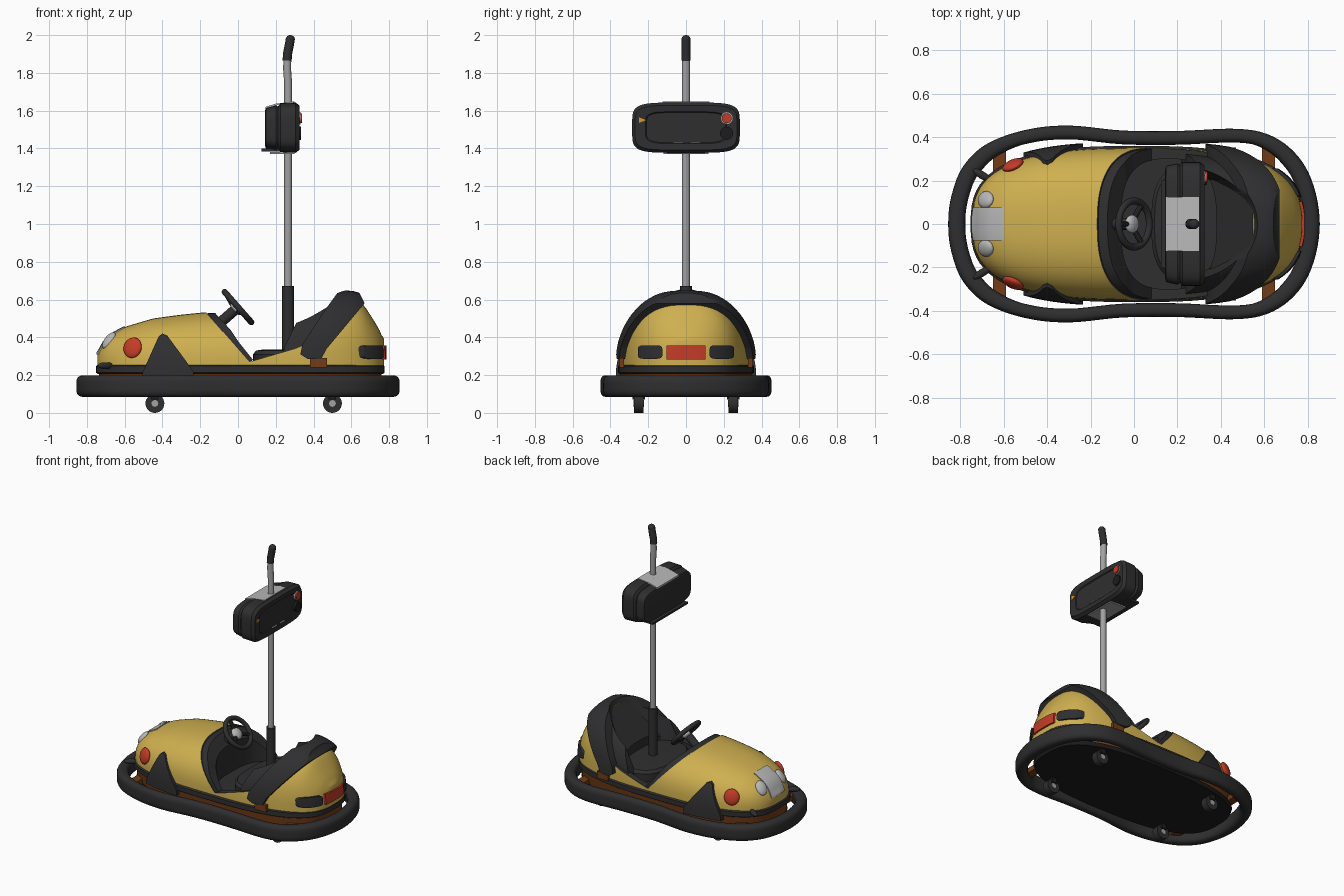
import bpy, bmesh, math
from mathutils import Vector

if "Cube" in bpy.data.objects:
    bpy.data.objects.remove(bpy.data.objects["Cube"])


def mat(name, r, g, b):
    m = bpy.data.materials.new(name)
    m.diffuse_color = (r, g, b, 1)
    m.use_nodes = True
    m.node_tree.nodes["Principled BSDF"].inputs["Base Color"].default_value = m.diffuse_color
    return m


YELLOW = mat("yellow paint", .62, .43, .08)
DARK = mat("dark rubber", .028, .028, .03)
BLACK = mat("black base", .012, .012, .012)
BROWN = mat("brown frame", .17, .045, .008)
RED = mat("red lens", .55, .045, .02)
STEEL = mat("grey steel", .36, .36, .36)
SILVER = mat("light grey", .48, .48, .48)
ORANGE = mat("amber", .7, .3, .03)


def obj_from_bm(name, bm, *mats):
    bmesh.ops.recalc_face_normals(bm, faces=bm.faces)
    me = bpy.data.meshes.new(name)
    bm.to_mesh(me)
    bm.free()
    ob = bpy.data.objects.new(name, me)
    bpy.context.collection.objects.link(ob)
    for m in mats:
        me.materials.append(m)
    return ob


def loft(name, rings, *mats, closed=False):
    bm = bmesh.new()
    vs = [[bm.verts.new(p) for p in r] for r in rings]
    pairs = list(zip(vs, vs[1:])) + ([(vs[-1], vs[0])] if closed else [])
    n = len(vs[0])
    for a, b in pairs:
        for i in range(n):
            bm.faces.new((a[i], a[(i + 1) % n], b[(i + 1) % n], b[i]))
    if not closed:
        bm.faces.new(vs[0])
        bm.faces.new(vs[-1])
    return obj_from_bm(name, bm, *mats)


def superellipse(rx, ry, e, n=48):
    def f(v):
        return math.copysign(abs(v) ** (2 / e), v)
    return [(rx * f(math.cos(t)), ry * f(math.sin(t)))
            for t in (2 * math.pi * (i + .5) / n for i in range(n))]


def prism(name, pts, y0, y1, m=DARK):
    return loft(name, [[(x, y, z) for x, z in pts] for y in (y0, y1)], m)


def slab(name, cx, rx, ry, levels, m, e=2.8, n=72):
    # stacked plan outlines: levels = (z, inset)
    return loft(name, [[(cx + x, y, z) for x, y in superellipse(rx - d, ry - d, e, n)]
                       for z, d in levels], m)


def box(name, x0, x1, y0, y1, z0, z1, m):
    return prism(name, [(x0, z0), (x1, z0), (x1, z1), (x0, z1)], y0, y1, m)


def tube(name, pts, r, m, n=20):
    pts = [Vector(p) for p in pts]
    rings = []
    for i, p in enumerate(pts):
        d = pts[min(i + 1, len(pts) - 1)] - pts[max(i - 1, 0)]
        u = d.cross(Vector((0, 1, 0)))
        u = u.normalized() if u.length > 1e-6 else Vector((1, 0, 0))
        v = d.normalized().cross(u)
        rings.append([p + r * (u * math.cos(a) + v * math.sin(a))
                      for a in (2 * math.pi * k / n for k in range(n))])
    return loft(name, rings, m)


def blob(name, loc, normal, size, m):
    bm = bmesh.new()
    bmesh.ops.create_uvsphere(bm, u_segments=24, v_segments=12, radius=1)
    ob = obj_from_bm(name, bm, m)
    ob.location, ob.scale = loc, size
    ob.rotation_mode = 'QUATERNION'
    ob.rotation_quaternion = Vector(normal).to_track_quat('Z', 'Y')
    return ob


def boolean(ob, cutter, op='DIFFERENCE', keep=False):
    cutter.hide_render = True
    cutter.data.materials.clear()
    for m in ob.data.materials:
        cutter.data.materials.append(m)
    for p in cutter.data.polygons:
        p.material_index = len(ob.data.materials) - 1
    md = ob.modifiers.new("cut", 'BOOLEAN')
    md.object, md.operation, md.solver = cutter, op, 'EXACT'
    dg = bpy.context.evaluated_depsgraph_get()
    me = bpy.data.meshes.new_from_object(ob.evaluated_get(dg))
    ob.modifiers.clear()
    ob.data = me
    if not keep:
        bpy.data.objects.remove(cutter)
    return ob


# top outline of the body, seen from the side
TOP = [(-.745, .30), (-.72, .365), (-.68, .41), (-.6, .455), (-.45, .5), (-.3, .52), (-.17, .533),
       (.1, .55), (.3, .58), (.5, .62), (.6, .612), (.66, .58), (.7, .52), (.74, .455), (.765, .41), (.775, .37)]


def top(x):
    x = max(TOP[0][0], min(TOP[-1][0], x))
    for (a, za), (b, zb) in zip(TOP, TOP[1:]):
        if x <= b:
            return za + (zb - za) * (x - a) / (b - a)


def shell(name, g, *mats, zb=.25):
    # domed car body grown by g
    rings = []
    for i in range(61):
        u = -math.cos(.05 + (math.pi - .1) * i / 60)
        x = .015 + (.76 + g) * u
        w = (.35 + g) * (1 - abs(u) ** 2.8) ** (1 / 2.8)
        h = sum(top(.015 + .76 * u + d) for d in (-.015, 0, .015)) / 3 + g - zb
        ring = []
        for k in range(37):
            c, s = math.cos(math.pi * k / 36), max(0, math.sin(math.pi * k / 36))
            ring.append((x, w * math.copysign(abs(c) ** .8, c), zb + h * s ** .8))
        rings.append(ring)
    return loft(name, rings, *mats)


def shell_part(name, g, cutter, m, zb=.25):
    return boolean(shell(name, g, m, zb=zb), cutter, 'INTERSECT')


# body with cockpit opening
body = shell("body", 0, YELLOW, DARK)
boolean(body, prism("cut", [(-.17, .9), (-.17, .533), (.06, .27), (.3, .34), (.35, .36), (.56, .63), (.6, .9)], -.6, .6))
hollow = slab("hollow", .16, .22, .3, [(.24, 0), (.9, 0)], DARK)
boolean(body, hollow, keep=True)

# dashboard lip along the hood edge
lip = shell_part("dashboard_lip", -.006, prism("cut", [(-.18, .56), (-.15, .56), (-.04, .44), (.0, .38), (.08, .28),
                                                       (.05, .26), (-.18, .5)], -.6, .6), DARK)
boolean(lip, hollow)

# seat: padded band over the tail, side wings and cushion
band = shell_part("seat_band", .032, prism("cut", [(.33, .31), (.37, .285), (.44, .285), (.47, .34), (.67, .58), (.64, .64),
                                                   (.58, .7), (.53, .64), (.45, .53), (.34, .36)], -.6, .6), DARK)
wings = shell_part("seat_back", -.02, prism("cut", [(.22, .26), (.25, .36), (.31, .48), (.43, .58), (.5, .62), (.57, .62),
                                                    (.45, .26)], -.6, .6), DARK)
seat_hole = loft("seat_hole", [[(.16 + .4 * (z - .3) + x, y, z) for x, y in superellipse(.27, .265, 2)]
                               for z in (.2, .9)], DARK)
boolean(band, seat_hole, keep=True)
boolean(wings, seat_hole)
slab("seat_cushion", .27, .19, .27, [(.24, 0), (.31, 0), (.33, .015), (.335, .05)], DARK)

# trim, brown frame and base
slab("body_trim", .012, .765, .36, [(.205, .012), (.213, 0), (.247, 0), (.256, .012)], DARK)
slab("frame_skirt", .012, .75, .35, [(.125, .01), (.22, 0)], BROWN)
slab("base_plate", .012, .745, .35, [(.105, .01), (.13, 0)], BLACK)
for s in (-1, 1):
    for x in (-.62, .62):
        box("bumper_bracket", x - .03, x + .03, min(s * .2, s * .36), max(s * .2, s * .36), .13, .165, BROWN)
    box("side_frame", .38, .47, s * .34 - .012, s * .34 + .012, .24, .29, BROWN)

# bumper ring
half = [(-.858, 0), (-.843, .13), (-.79, .265), (-.68, .37), (-.5, .435), (-.3, .455), (-.05, .432),
        (.2, .43), (.48, .44), (.64, .405), (.76, .31), (.83, .175), (.858, 0)]
ctrl = [Vector(p) for p in half + [(x, -y) for x, y in half[-2:0:-1]]]
path = []
for i in range(len(ctrl)):
    a, b, c, d = (ctrl[(i + k) % len(ctrl)] for k in (-1, 0, 1, 2))
    for t in (0, .2, .4, .6, .8):
        path.append(.5 * (2 * b + (c - a) * t + (2 * a - 5 * b + 4 * c - d) * t * t + (3 * b - a - 3 * c + d) * t ** 3))
rings = []
for i, p in enumerate(path):
    d = (path[(i + 1) % len(path)] - path[i - 1]).normalized()
    out = Vector((-d.y, d.x))
    wide = .033 + .008 * min(1, max(0, abs(p.x) - .55) / .2)
    sec = superellipse(wide, .057, 2.8, 24)
    rings.append([(*(p + out * (o * (1 - .12 * math.exp(-(z / .012) ** 2)) - wide)), .142 + z) for o, z in sec])
loft("bumper", rings, DARK, closed=True)

# caster wheels
for x in (-.44, .5):
    for s in (-1, 1):
        tube("wheel", [(x, s * .25 - .024, .05), (x, s * .25 + .024, .05)], .05, DARK, 28)
        tube("wheel_hub", [(x, s * .25 - .028, .05), (x, s * .25 + .028, .05)], .018, STEEL, 16)
        box("wheel_fork", x - .02, x + .02, s * .25 - .034, s * .25 + .034, .07, .12, BLACK)

# side guards hugging the body
guard = [(-.51, .18), (-.505, .215), (-.42, .405), (-.40, .42), (-.375, .41), (-.25, .24), (-.235, .215), (-.235, .18)]
for s in (-1, 1):
    shell_part("side_guard", .028, prism("cut", guard, *sorted((s * .2, s * .6))), DARK, zb=.17)

# nose strip and tail lights follow the body surface
shell_part("nose_strip", .005, box("cut", -.9, -.6, -.075, .075, .31, .7, STEEL), SILVER)
shell_part("tail_light", .012, box("cut", .7, .9, -.103, .103, .283, .358, RED), RED)
for s in (-1, 1):
    y0, y1 = sorted((s * .125, s * .255))
    c, r = (y0 + y1) / 2, (y1 - y0) / 2
    cut = loft("cut", [[(x, c + y, .322 + z) for y, z in superellipse(r, .036, 5)] for x in (.6, .9)], DARK)
    shell_part("tail_reflector", .012, cut, DARK)
    # lamps and front pegs
    blob("headlight", (-.683, s * .112, .383), (-.75, s * .3, .6), (.04, .052, .022), SILVER)
    blob("indicator", (-.558, s * .272, .345), (-.4, s * .88, .25), (.052, .056, .022), RED)
    blob("front_peg", (-.7, s * .225, .25), (-.8, s * .5, 0), (.018, .018, .05), DARK)

# steering wheel
axis = Vector((.75, 0, .66)).normalized()
u, v, hub = Vector((0, 1, 0)), axis.cross(Vector((0, 1, 0))), Vector((0, 0, .56))
rings = []
for i in range(40):
    a = 2 * math.pi * i / 40
    r = u * math.cos(a) + v * math.sin(a)
    rings.append([hub + r * (.107 + .016 * math.cos(b)) + axis * .016 * math.sin(b)
                  for b in (2 * math.pi * k / 12 for k in range(12))])
loft("steering_wheel", rings, DARK, closed=True)
for a in (0, 120, 240):
    a = math.radians(a + 90)
    tube("wheel_spoke", [hub - axis * .02, hub + .1 * (v * math.sin(a) + u * math.cos(a))], .013, DARK, 10)
blob("wheel_centre", hub - axis * .012, axis, (.042, .042, .022), SILVER)
tube("steering_column", [hub - axis * .01, hub - axis * .2], .028, DARK)

# mast
tube("mast_sleeve", [(.265, 0, .26), (.265, 0, .66), (.265, 0, .672)], .031, DARK)
tube("mast", [(.265, 0, .6), (.265, 0, 1.75), (.26, 0, 1.82), (.262, 0, 1.9)], .021, STEEL)
tube("mast_tip", [(.26, 0, 1.865), (.262, 0, 1.9), (.272, 0, 1.95), (.277, 0, 1.98)], .024, DARK)
blob("mast_cap", (.277, 0, 1.978), (0, 0, 1), (.024, .024, .022), DARK)

# control box on the mast
secs = [(.142, .24, .09, 1.505), (.148, .268, .108, 1.507), (.2, .28, .12, 1.508), (.212, .272, .114, 1.508),
        (.224, .285, .13, 1.51), (.305, .285, .133, 1.51), (.325, .27, .118, 1.51), (.322, .215, .085, 1.51),
        (.316, .21, .08, 1.51)]
loft("control_box", [[(x, y, zc + z) for y, z in superellipse(hy, hz, 5)] for x, hy, hz, zc in secs], DARK)
prism("box_top_plate", [(.145, 1.61), (.2, 1.628), (.3, 1.64), (.3, 1.649), (.2, 1.637), (.145, 1.62)], -.125, .125, SILVER)
box("box_lip", .125, .3, -.2, .2, 1.385, 1.4, DARK)
box("box_bottom_plate", .17, .3, -.12, .12, 1.371, 1.38, STEEL)
tube("box_light_ring", [(.31, .215, 1.56), (.33, .215, 1.56)], .032, STEEL)
tube("box_light", [(.31, .215, 1.56), (.338, .215, 1.56)], .026, RED)
tube("box_lock", [(.31, .215, 1.48), (.334, .215, 1.48)], .035, BLACK)
loft("box_warning_sign", [[(x, -.25, 1.535), (x, -.21, 1.55), (x, -.25, 1.565)] for x in (.318, .327)], ORANGE)
for y in (-.04, .05):
    box("box_slot", .318, .326, y - .025, y + .025, 1.43, 1.435, SILVER)

# smooth shading
bpy.ops.object.select_all(action='SELECT')
bpy.context.view_layer.objects.active = body
bpy.ops.object.shade_smooth_by_angle(angle=math.radians(35))
